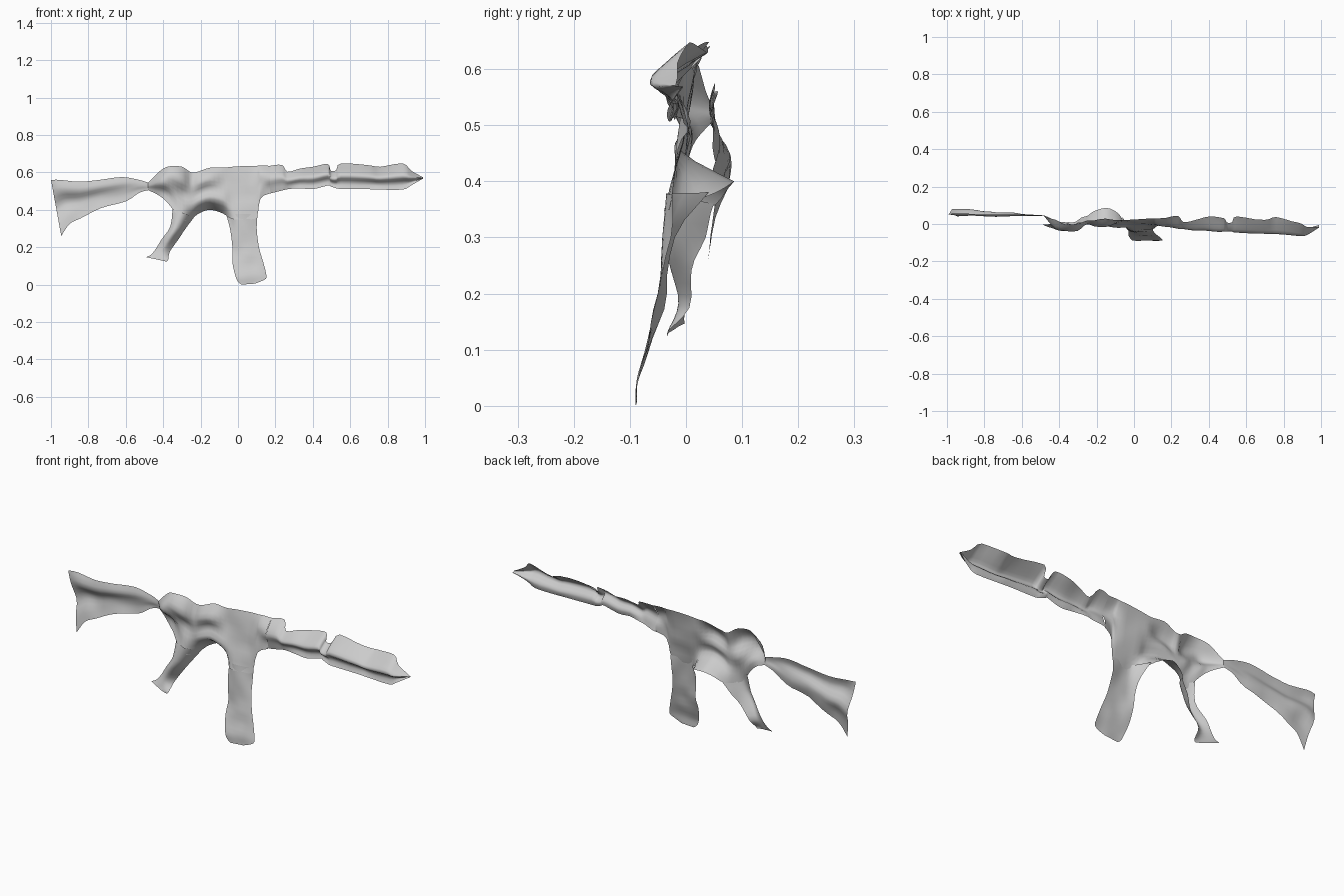
import bpy
from mathutils import Vector, noise

# Catmull-Rom resampling keeps the sheets passing through their measured points
def resample(pts, n):
    out = []
    for i in range(len(pts) - 1):
        b, c = pts[i], pts[i + 1]
        a = pts[i - 1] if i else b
        d = pts[i + 2] if i + 2 < len(pts) else c
        for k in range(n):
            t = k / n
            out.append(0.5 * (2 * b + (c - a) * t + (2 * a - 5 * b + 4 * c - d) * t * t
                              + (3 * b - a - 3 * c + d) * t ** 3))
    out.append(pts[-1])
    return out

# Section: (x, z) of first end, (x, z) of second end, then y depths spread between
def sheet(name, sections, n=3):
    rows = []
    for x0, z0, x1, z1, *ys in sections:
        m = len(ys) - 1
        line = [Vector((x0 + (x1 - x0) * j / m, y, z0 + (z1 - z0) * j / m))
                for j, y in enumerate(ys)]
        rows.append(resample(line, 3))
    cols = [resample(list(c), n) for c in zip(*rows)]
    w, h = len(cols), len(cols[0])
    verts = []
    for c in cols:
        for p in c:
            # light crumpling, based on position so that seams agree
            verts.append((p.x, p.y + 0.007 * noise.noise(p * 13), max(p.z, 0)))
    faces = [(i * h + j, (i + 1) * h + j, (i + 1) * h + j + 1, i * h + j + 1)
             for i in range(w - 1) for j in range(h - 1)]
    me = bpy.data.meshes.new(name)
    me.from_pydata(verts, [], faces)
    if sum(p.normal.y * p.area for p in me.polygons) > 0:
        me.flip_normals()
    ob = bpy.data.objects.new(name, me)
    bpy.context.collection.objects.link(ob)
    for p in me.polygons:
        p.use_smooth = True
    return ob

# Shoulder stock
sheet("stock", [
    (-1.0, .56, -.945, .26, .05, .055, .075, .05, .035),
    (-.95, .56, -.90, .325, .055, .045, .08, .06, .05),
    (-.85, .55, -.84, .355, .05, .042, .075, .065, .05),
    (-.74, .56, -.73, .41, .05, .042, .06, .06, .05),
    (-.62, .575, -.60, .445, .052, .042, .05, .055, .05),
    (-.53, .56, -.53, .49, .05, .045, .045, .05, .05),
    (-.48, .545, -.48, .505, .045, .045, .045, .045, .045)])

# Receiver, with the rim above the trigger flared to the back
receiver = [
    (-.48, .545, .505, .045, .045, .045, .045, .045),
    (-.42, .605, .475, .02, -.015, -.025, .01, .02),
    (-.37, .632, .43, 0, -.035, -.03, .01, 0),
    (-.30, .63, .345, 0, -.035, .005, -.015, -.025),
    (-.25, .60, .35, .02, 0, .005, 0, .04),
    (-.21, .605, .38, .02, -.015, .005, -.01, .07),
    (-.15, .625, .40, .03, -.015, .005, -.01, .085),
    (-.08, .625, .38, .02, .01, 0, -.02, .055),
    (-.03, .63, .35, .02, .01, 0, -.02, -.03),
    (.05, .635, .35, .03, .01, 0, -.02, -.035),
    (.10, .635, .36, .03, 0, -.005, -.015, -.03),
    (.12, .637, .46, .03, 0, -.005, -.01, -.01),
    (.17, .635, .487, .03, 0, -.015, 0, 0)]
sheet("receiver", [(x, t, x, b, *ys) for x, t, b, *ys in receiver])

# Barrel: open channel with a torn upper edge; x, top, bottom, top depth, front depth
barrel = [(.17, .635, .487, .03, -.015), (.235, .64, .503, .042, -.025),
          (.265, .603, .51, .01, -.025), (.33, .62, .515, .022, -.032),
          (.40, .63, .51, .04, -.038), (.48, .645, .53, .03, -.038),
          (.495, .61, .525, .01, -.04), (.525, .612, .515, .01, -.042),
          (.55, .648, .512, .038, -.045), (.70, .638, .51, .02, -.05),
          (.76, .63, .508, .035, -.052), (.88, .648, .508, .01, -.06),
          (.925, .61, .53, -.015, -.058), (.99, .573, .567, -.02, -.02)]
sheet("barrel", [(x, t, x, b, yt, yt * .4 + yf * .6, yf,
                  yf * .4, yf * .55 + (.012 if x < .3 else 0))
                 for x, t, b, yt, yf in barrel])

# Rear pistol grip
sheet("pistol_grip", [
    (-.35, .405, -.235, .36, 0, -.02, -.025, 0, .05),
    (-.362, .31, -.28, .30, -.01, -.03, -.03, -.01, .035),
    (-.41, .24, -.32, .24, 0, -.02, -.025, -.01, .01),
    (-.44, .19, -.365, .175, 0, -.01, -.015, -.01, .003),
    (-.465, .16, -.372, .135, -.003, -.012, -.02, -.028, -.03),
    (-.492, .147, -.382, .123, 0, -.012, -.02, -.03, -.032)])

# Magazine
sheet("magazine", [
    (-.065, .38, .105, .375, .04, -.025, -.035, -.03, -.025),
    (-.043, .30, .10, .30, -.02, -.038, -.04, -.037, -.03),
    (-.03, .20, .112, .20, -.035, -.045, -.05, -.05, -.048),
    (-.03, .12, .135, .12, -.06, -.064, -.066, -.068, -.066),
    (-.015, .05, .15, .06, -.08, -.082, -.083, -.082, -.08),
    (.0, .015, .148, .03, -.086, -.088, -.088, -.086, -.085),
    (.02, .0, .09, .005, -.09, -.09, -.09, -.09, -.09)])
